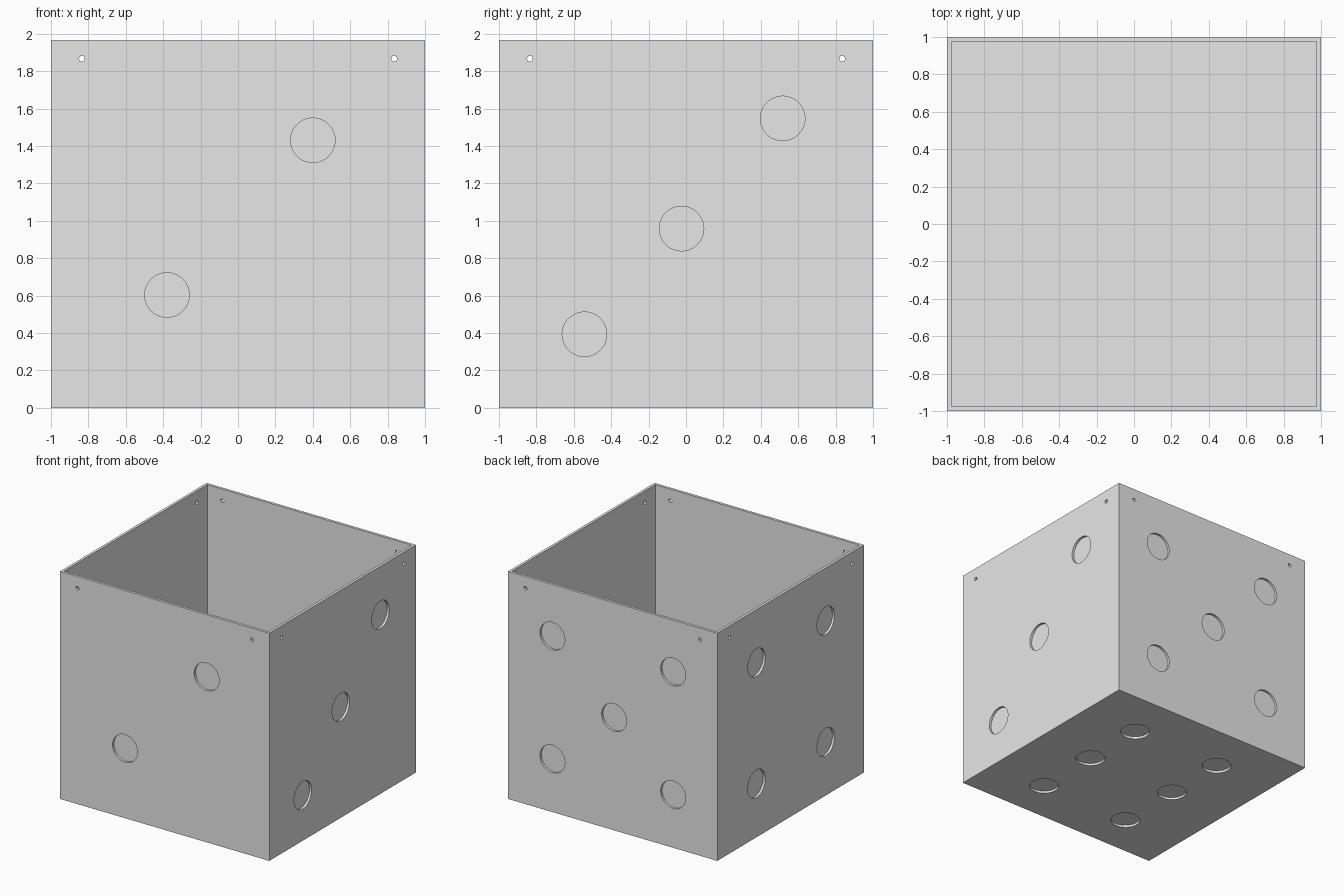
import bpy, bmesh, math
from mathutils import Matrix, Vector

if "Cube" in bpy.data.objects:
    bpy.data.objects.remove(bpy.data.objects["Cube"])

H, WALL = 1.967, 0.033          # height, wall thickness
PIP_R, PIP_D = 0.119, 0.02      # pip radius, recess depth
HOLE_R, HOLE_X, HOLE_Z = 0.0155, 0.835, 1.866

grey = bpy.data.materials.new("light grey")
grey.diffuse_color = (0.8, 0.8, 0.8, 1)
grey.use_nodes = True
grey.node_tree.nodes["Principled BSDF"].inputs["Base Color"].default_value = grey.diffuse_color


def make_object(name, bm):
    mesh = bpy.data.meshes.new(name)
    bm.to_mesh(mesh)
    bm.free()
    mesh.materials.append(grey)
    obj = bpy.data.objects.new(name, mesh)
    bpy.context.collection.objects.link(obj)
    return obj


def add_drill(bm, centre, normal, radius, length, sides):
    rot = Vector(normal).to_track_quat('Z', 'Y').to_matrix().to_4x4()
    bmesh.ops.create_cone(bm, cap_ends=True, segments=sides, radius1=radius,
                          radius2=radius, depth=length,
                          matrix=Matrix.Translation(centre) @ rot)


# open box: a block whose top face is inset and pushed down to the floor
bm = bmesh.new()
bmesh.ops.create_cube(bm, size=2, matrix=Matrix.Translation((0, 0, H / 2))
                      @ Matrix.Diagonal((1, 1, H / 2, 1)))
top = max(bm.faces, key=lambda f: f.calc_center_median().z)
bmesh.ops.inset_region(bm, faces=[top], thickness=WALL)
ext = bmesh.ops.extrude_discrete_faces(bm, faces=[top])
bmesh.ops.translate(bm, verts=ext["faces"][0].verts, vec=(0, 0, WALL - H))
bmesh.ops.recalc_face_normals(bm, faces=bm.faces)
box = make_object("dice_box", bm)

# pips: outward normal -> centres on that face
pips = {
    (0, -1, 0): [(0.40, -1, 1.43), (-0.38, -1, 0.603)],
    (1, 0, 0): [(1, 0.517, 1.547), (1, -0.024, 0.958), (1, -0.543, 0.393)],
    (-1, 0, 0): [(-1, y, z) for y in (0.465, -0.48) for z in (0.462, 1.51)],
    (0, 1, 0): [(x, 1, z) for x in (-0.577, 0.577) for z in (0.459, 1.52)]
               + [(-0.013, 1, 0.975)],
    (0, 0, -1): [(x, y, 0) for x in (0.455, -0.419) for y in (0.558, -0.015, -0.61)],
}
bm = bmesh.new()
for normal, centres in pips.items():
    for c in centres:
        add_drill(bm, c, normal, PIP_R, 2 * PIP_D, 64)
# small through holes near the upper corners of every wall
for s in (-1, 1):
    for t in (-HOLE_X, HOLE_X):
        mid = s * (1 - WALL / 2)
        add_drill(bm, (t, mid, HOLE_Z), (0, s, 0), HOLE_R, 3 * WALL, 24)
        add_drill(bm, (mid, t, HOLE_Z), (s, 0, 0), HOLE_R, 3 * WALL, 24)
cutter = make_object("cutter", bm)
cutter.hide_render = True

# cut, bake the result and drop the cutter
mod = box.modifiers.new("cut", 'BOOLEAN')
mod.operation, mod.solver, mod.object = 'DIFFERENCE', 'EXACT', cutter
bpy.context.view_layer.update()
dg = bpy.context.evaluated_depsgraph_get()
cut_mesh = bpy.data.meshes.new_from_object(box.evaluated_get(dg))
box.modifiers.clear()
box.data = cut_mesh
bpy.data.objects.remove(cutter)

# smooth recess walls, sharp edges
cut_mesh.shade_smooth()
cut_mesh.set_sharp_from_angle(angle=math.radians(30))
